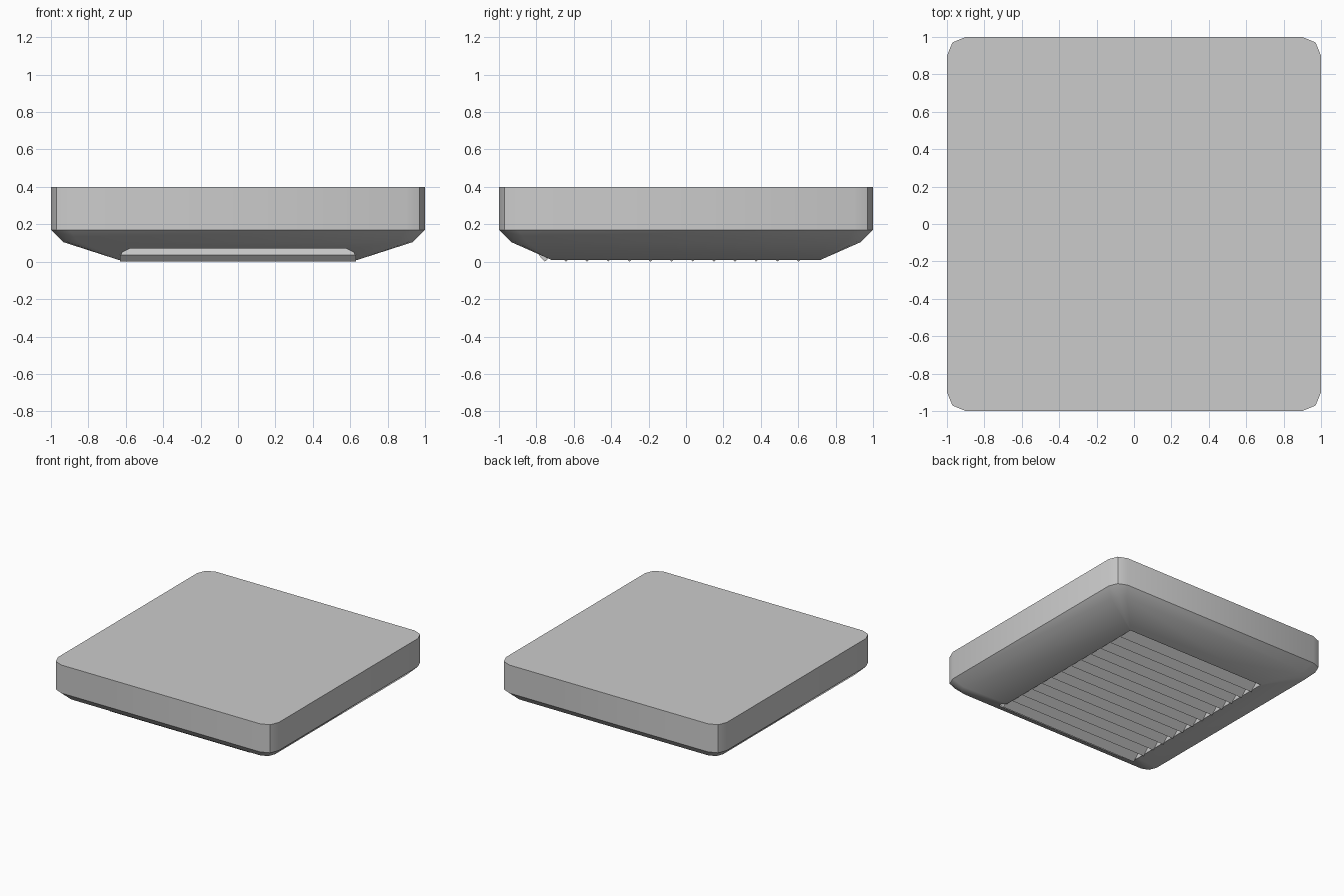
import bpy, bmesh, math

if "Cube" in bpy.data.objects:
    bpy.data.objects.remove(bpy.data.objects["Cube"])

def make_object(name, bm):
    bmesh.ops.recalc_face_normals(bm, faces=bm.faces)
    mesh = bpy.data.meshes.new(name)
    bm.to_mesh(mesh)
    bm.free()
    obj = bpy.data.objects.new(name, mesh)
    bpy.context.collection.objects.link(obj)
    return obj

def prism(name, loop_a, loop_b):
    return loft(name, [loop_a, loop_b])

def loft(name, loops):
    bm = bmesh.new()
    rings = [[bm.verts.new(p) for p in loop] for loop in loops]
    n = len(rings[0])
    for a, b in zip(rings, rings[1:]):
        for i in range(n):
            j = (i + 1) % n
            bm.faces.new((a[i], a[j], b[j], b[i]))
    bm.faces.new(rings[0])
    bm.faces.new(rings[-1])
    return make_object(name, bm)

def rounded_rect(hx, hy, r, z):
    pts = []
    for k, (sx, sy) in enumerate([(1, 1), (-1, 1), (-1, -1), (1, -1)]):
        for s in range(3):
            a = math.radians(90 * k + 45 * s)
            pts.append((sx * (hx - r) + r * math.cos(a),
                        sy * (hy - r) + r * math.sin(a), z))
    return pts

# Housing: straight sides, bevelled lower edge, sloping underside
housing = loft("housing", [
    rounded_rect(1, 1, 0.1, 0.4),
    rounded_rect(1, 1, 0.1, 0.17),
    rounded_rect(0.935, 0.935, 0.08, 0.105),
    rounded_rect(0.64, 0.72, 0.004, 0.01),
])

# Grille opening, running forward through the front slope
outline = [(0.63, 0.71), (-0.63, 0.71), (-0.63, -0.75), (-0.62, -0.81),
           (-0.58, -0.855), (0.58, -0.855), (0.62, -0.81), (0.63, -0.75)]
cutter = prism("opening_cutter", [(x, y, -0.1) for x, y in outline],
               [(x, y, 0.155) for x, y in outline])
cutter.hide_render = True
mod = housing.modifiers.new("opening", 'BOOLEAN')
mod.object = cutter
mod.operation = 'DIFFERENCE'
mod.solver = 'EXACT'
bpy.context.view_layer.objects.active = housing
housing.select_set(True)
bpy.ops.object.modifier_apply(modifier=mod.name)
bpy.data.objects.remove(cutter)
bpy.ops.object.shade_smooth_by_angle(angle=math.radians(30))

# Louvre slats, tilted with the low edge toward the front
profile = [(-0.787, 0.035), (-0.755, 0.0), (-0.65, 0.1), (-0.682, 0.135)]
for i in range(13):
    dy = i * 0.113
    prism(f"slat_{i + 1}",
          [(-0.632, y + dy, z) for y, z in profile],
          [(0.632, y + dy, z) for y, z in profile])
